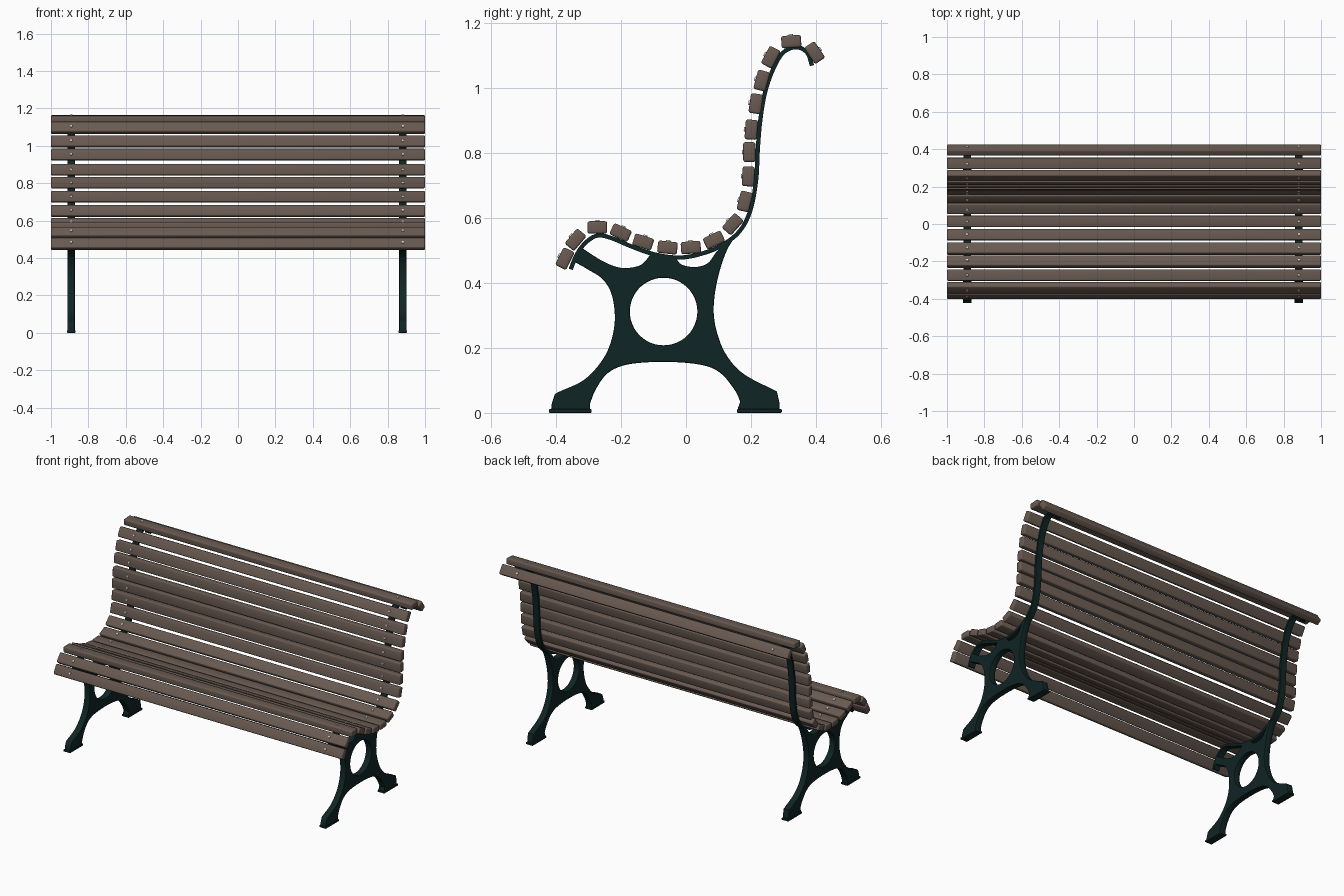
import bpy, bmesh, math
from mathutils import Matrix, Vector

if "Cube" in bpy.data.objects:
    bpy.data.objects.remove(bpy.data.objects["Cube"])


def material(name, rgb):
    m = bpy.data.materials.new(name)
    m.diffuse_color = (*rgb, 1)
    m.use_nodes = True
    m.node_tree.nodes["Principled BSDF"].inputs["Base Color"].default_value = m.diffuse_color
    return m


WOOD = material("brown wood", (0.14, 0.102, 0.083))
IRON = material("dark green iron", (0.005, 0.018, 0.018))
STEEL = material("light steel", (0.65, 0.65, 0.65))
SIDES = {"left": -0.892, "right": 0.881}


def add(name, mesh, mat):
    mesh.materials.clear()
    mesh.materials.append(mat)
    mesh.shade_smooth()
    mesh.set_sharp_from_angle(angle=math.radians(35))
    ob = bpy.data.objects.new(name, mesh)
    bpy.context.collection.objects.link(ob)
    return ob


def from_bm(name, bm, mat):
    bmesh.ops.recalc_face_normals(bm, faces=bm.faces)
    me = bpy.data.meshes.new(name)
    bm.to_mesh(me)
    bm.free()
    return add(name, me, mat)


def smooth(points, steps=5):
    """Catmull-Rom curve through the points."""
    p = [Vector(q) for q in points]
    p = [2 * p[0] - p[1]] + p + [2 * p[-1] - p[-2]]
    out = []
    for a, b, c, d in zip(p, p[1:], p[2:], p[3:]):
        for i in range(steps):
            t = i / steps
            out.append(0.5 * (2 * b + (c - a) * t + (2 * a - 5 * b + 4 * c - d) * t * t
                              + (3 * b - a - 3 * c + d) * t ** 3))
    return out + [p[-2]]


# Slats: y, z, tilt in degrees
slats = [(-.373, .475, 64), (-.340, .533, 50), (-.273, .571, 0), (-.201, .555, -25),
         (-.132, .526, -18), (-.057, .509, -6), (.015, .509, 4), (.086, .532, 25),
         (.144, .581, 48), (.181, .651, 76), (.192, .728, 87), (.195, .803, 90),
         (.201, .872, 86), (.215, .952, 82), (.233, 1.023, 75), (.261, 1.095, 62),
         (.324, 1.143, 4), (.396, 1.109, -56)]
bolts = bmesh.new()
for i, (y, z, tilt) in enumerate(slats):
    place = Matrix.Translation((0, y, z)) @ Matrix.Rotation(math.radians(tilt), 4, 'X')
    bm = bmesh.new()
    bmesh.ops.create_cube(bm, size=1, matrix=Matrix.Diagonal((2, .061, .038, 1)))
    bmesh.ops.bevel(bm, geom=bm.edges[:], offset=.007, segments=3, profile=.5, affect='EDGES')
    bm.transform(place)
    from_bm(("seat_slat_" if i < 8 else "back_slat_") + str(i + 1), bm, WOOD)
    # Bolt heads
    for x in SIDES.values():
        bmesh.ops.create_cone(bolts, cap_ends=True, segments=12, radius1=.008, radius2=.006,
                              depth=.006, matrix=place @ Matrix.Translation((x, 0, .020)))
from_bm("bolt_heads", bolts, STEEL)

# Curved iron strap carrying the slats
path = smooth([(-.355, .442), (-.336, .488), (-.308, .525), (-.272, .546), (-.229, .538),
               (-.167, .512), (-.097, .488), (-.02, .478), (.051, .491), (.109, .515),
               (.164, .558), (.198, .623), (.216, .718), (.221, .811), (.229, .903),
               (.244, .989), (.269, 1.06), (.299, 1.109), (.339, 1.126), (.373, 1.109),
               (.388, 1.069)])
for side, x in SIDES.items():
    bm = bmesh.new()
    rings = []
    for i, p in enumerate(path):
        t = (path[min(i + 1, len(path) - 1)] - path[max(i - 1, 0)]).normalized()
        n = Vector((-t.y, t.x)) * .0065
        rings.append([bm.verts.new((x + sx * .02, p.x + s * n.x, p.y + s * n.y))
                      for sx, s in ((-1, -1), (1, -1), (1, 1), (-1, 1))])
    for a, b in zip(rings, rings[1:]):
        for k in range(4):
            bm.faces.new((a[k], a[k - 1], b[k - 1], b[k]))
    bm.faces.new(rings[0])
    bm.faces.new(rings[-1])
    from_bm(side + "_strap", bm, IRON)

# Cast leg outline: smooth runs joined at corners
runs = [
    [(-.327, .512), (-.265, .472), (-.219, .451), (-.18, .446), (-.137, .457), (-.108, .489)],
    [(-.032, .478), (-.014, .457), (.026, .449), (.066, .460), (.094, .497)],
    [(.149, .546), (.194, .612)],
    [(.19, .598), (.167, .562), (.127, .503), (.097, .411), (.085, .318), (.097, .242),
     (.127, .174), (.18, .118), (.28, .066)],
    [(.288, .03), (.288, .002)],
    [(.162, .002), (.160, .015)],
    [(.167, .035), (.149, .072), (.103, .125), (.041, .149), (-.069, .157), (-.18, .149),
     (-.241, .122), (-.278, .072), (-.295, .03)],
    [(-.295, .002), (-.416, .002)],
    [(-.413, .03), (-.404, .057)],
    [(-.395, .063), (-.312, .103), (-.256, .165), (-.229, .226), (-.219, .294), (-.229, .365),
     (-.256, .411), (-.296, .438), (-.345, .466)],
]
outline = [p for r in runs for p in (smooth(r) if len(r) > 2 else [Vector(q) for q in r])]
ring = [Vector((-.069 + .104 * math.cos(a), .312 + .104 * math.sin(a)))
        for a in (math.tau * i / 48 for i in range(48))]
curve = bpy.data.curves.new("leg_profile", 'CURVE')
curve.dimensions = '2D'
curve.fill_mode = 'BOTH'
curve.extrude = .016
curve.bevel_depth = .004
curve.bevel_resolution = 1
curve.offset = -.004
for pts in (outline, ring):
    s = curve.splines.new('POLY')
    s.points.add(len(pts) - 1)
    for sp, p in zip(s.points, pts):
        sp.co = (p.x, p.y, 0, 1)
    s.use_cyclic_u = True
helper = bpy.data.objects.new("leg_profile", curve)
bpy.context.collection.objects.link(helper)
deps = bpy.context.evaluated_depsgraph_get()
for side, x in SIDES.items():
    me = bpy.data.meshes.new_from_object(helper.evaluated_get(deps))
    me.transform(Matrix(((0, 0, 1, x), (1, 0, 0, 0), (0, 1, 0, 0), (0, 0, 0, 1))))
    add(side + "_leg", me, IRON)
    # Foot pads
    for name, y0, y1 in (("front", -.422, -.291), ("rear", .157, .295)):
        bm = bmesh.new()
        bmesh.ops.create_cube(bm, size=1, matrix=Matrix.Translation((x, (y0 + y1) / 2, .006))
                              @ Matrix.Diagonal((.047, y1 - y0, .012, 1)))
        bmesh.ops.bevel(bm, geom=bm.edges[:], offset=.003, segments=2, profile=.5, affect='EDGES')
        from_bm(f"{side}_{name}_foot", bm, IRON)
bpy.data.objects.remove(helper)
